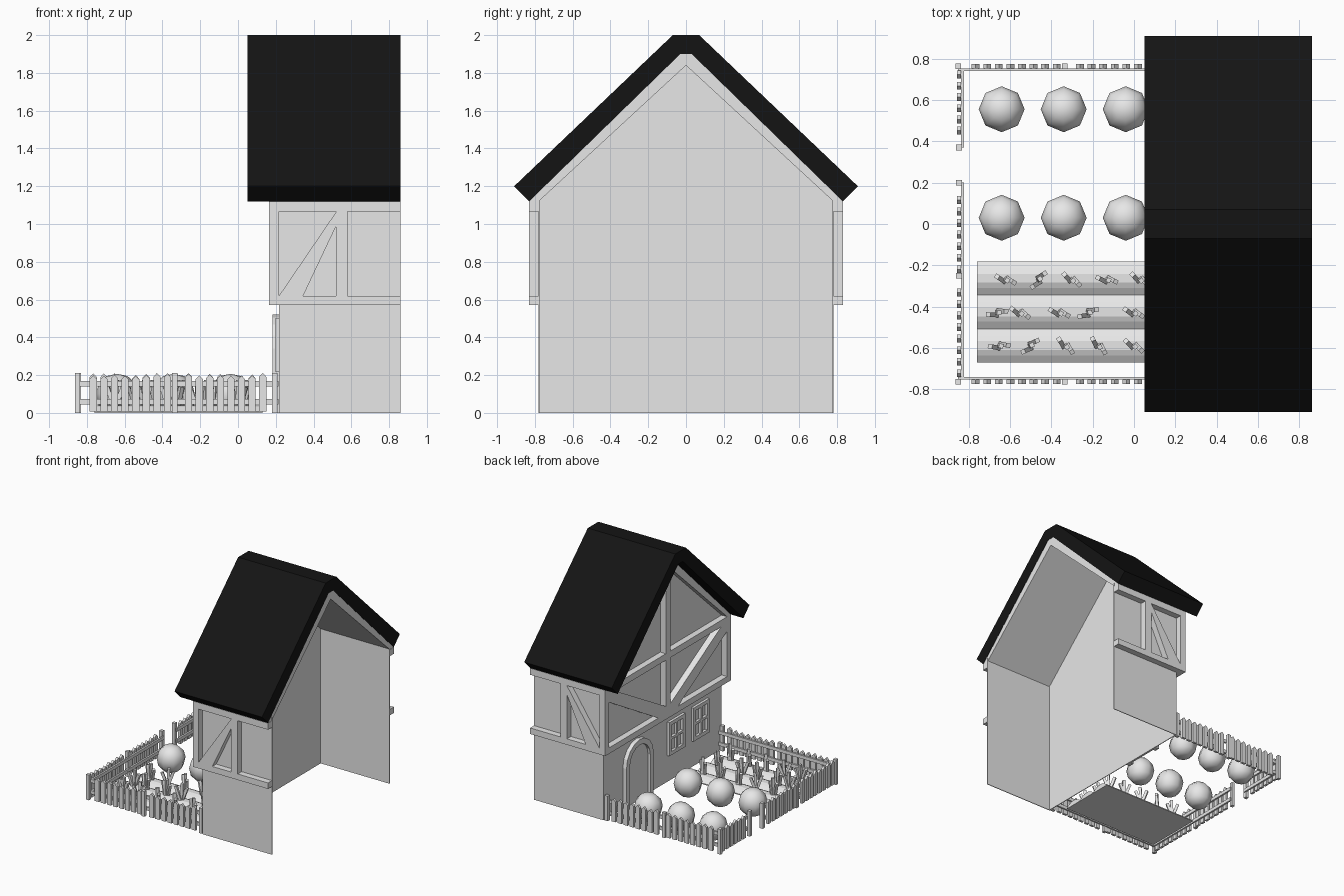
import bpy, bmesh, math, random
from mathutils import Vector, Matrix

cube = bpy.data.objects.get("Cube")
if cube:
    bpy.data.objects.remove(cube, do_unlink=True)
random.seed(4)


def material(name, value):
    m = bpy.data.materials.new(name)
    m.use_nodes = True
    m.diffuse_color = (value, value, value, 1)
    m.node_tree.nodes["Principled BSDF"].inputs["Base Color"].default_value = (value, value, value, 1)
    return m


PALE = material("pale_grey", 0.8)
BLACK = material("roof_black", 0.007)


def finish(name, bm, mat, smooth=False):
    bmesh.ops.recalc_face_normals(bm, faces=bm.faces)
    for f in bm.faces:
        f.smooth = smooth
    mesh = bpy.data.meshes.new(name)
    bm.to_mesh(mesh)
    bm.free()
    mesh.materials.append(mat)
    ob = bpy.data.objects.new(name, mesh)
    bpy.context.collection.objects.link(ob)
    return ob


def add_prism(bm, pts, axis, a, b):
    """Extrude a 2D outline along x (outline in y, z) or y (outline in x, z)."""
    def place(p, d):
        return (d, p[0], p[1]) if axis == "x" else (p[0], d, p[1])
    low = [bm.verts.new(place(p, a)) for p in pts]
    high = [bm.verts.new(place(p, b)) for p in pts]
    bm.faces.new(low)
    bm.faces.new(high)
    for i in range(len(pts)):
        j = (i + 1) % len(pts)
        bm.faces.new((low[i], low[j], high[j], high[i]))


def rect(u0, u1, v0, v1):
    return [(u0, v0), (u1, v0), (u1, v1), (u0, v1)]


def prism(name, pts, axis, a, b, mat=PALE):
    bm = bmesh.new()
    add_prism(bm, pts, axis, a, b)
    return finish(name, bm, mat)


def both(right_half):
    """Complete a symmetric outline from its positive half."""
    return right_half + [(-u, v) for u, v in reversed(right_half) if u]


END, WALL, FACE = 0.86, 0.217, 0.165     # open end, gable wall, timber face
SILL, FLOOR, PLATE, EAVE = 0.57, 0.62, 1.065, 1.12

# Walls: a gable wall and two side walls, open towards +x
prism("gable_wall", both([(0.78, 0), (0.78, EAVE), (0, 1.86)]), "x", WALL, WALL + 0.006)
for s, side in ((-1, "front"), (1, "back")):
    prism(side + "_wall", rect(WALL, END, 0, EAVE + 0.03), "y", s * 0.774, s * 0.78)

    # Side timbers
    bm = bmesh.new()
    for outline in (rect(FACE, END, SILL, FLOOR), rect(FACE, END, PLATE, EAVE),
                    rect(FACE, WALL, FLOOR, PLATE), rect(0.52, 0.58, FLOOR, PLATE),
                    [(WALL, FLOOR), (0.345, FLOOR), (0.52, 0.99), (0.52, PLATE)]):
        add_prism(bm, outline, "y", s * 0.78, s * 0.832)
    finish(side + "_timbers", bm, PALE)

# Gable timbers
bm = bmesh.new()
for outline in (rect(-0.78, 0.78, SILL, FLOOR), rect(-0.78, 0.78, PLATE, EAVE),
                rect(-0.03, 0.03, FLOOR, PLATE), rect(-0.03, 0.03, EAVE, 1.86)):
    add_prism(bm, outline, "x", FACE, WALL)
for s in (-1, 1):
    brace = [(0.03, FLOOR), (0.13, FLOOR), (0.78, 1.0), (0.78, PLATE), (0.7, PLATE), (0.03, 0.68)]
    add_prism(bm, [(s * u, v) for u, v in brace], "x", FACE, WALL)
finish("gable_timbers", bm, PALE)

# Roof shell and the pale lining beneath it
prism("roof", [(-0.91, 1.2), (-0.07, 2), (0.07, 2), (0.91, 1.2), (0.83, EAVE),
               (0.03, 1.9), (-0.03, 1.9), (-0.83, EAVE)], "x", 0.05, END, BLACK)
prism("roof_lining", [(-0.83, EAVE), (-0.03, 1.9), (0.03, 1.9), (0.83, EAVE),
                      (0.78, EAVE), (0, 1.84), (-0.78, EAVE)], "x", FACE, END - 0.002)

# Arched door with its frame
DOOR_Y, SPRING = 0.345, 0.34


def arch(r):
    curve = [(DOOR_Y + r * math.cos(t * math.pi / 8), SPRING + r * math.sin(t * math.pi / 8))
             for t in range(9)]
    return [(DOOR_Y + r, 0)] + curve + [(DOOR_Y - r, 0)]


outer, inner = arch(0.18), arch(0.135)
prism("door_frame", outer + inner[::-1], "x", 0.183, WALL)
prism("door_panel", inner, "x", 0.205, WALL)

# Four-pane windows
for i, y in enumerate((-0.165, -0.485)):
    bm = bmesh.new()
    w, z0, z1 = 0.105, 0.22, 0.5
    mid = (z0 + z1) / 2
    for outline in (rect(y - w, y + w, z0, z0 + 0.03), rect(y - w, y + w, z1 - 0.03, z1),
                    rect(y - w, y - w + 0.03, z0 + 0.03, z1 - 0.03),
                    rect(y + w - 0.03, y + w, z0 + 0.03, z1 - 0.03),
                    rect(y - 0.01, y + 0.01, z0 + 0.03, z1 - 0.03),
                    rect(y - w + 0.03, y + w - 0.03, mid - 0.01, mid + 0.01)):
        add_prism(bm, outline, "x", 0.195, WALL)
    finish("window_%d" % (i + 1), bm, PALE)


# Fence runs: pointed pickets, square posts and two inner rails
def fence(name, axis, start, end, line, posts):
    bm = bmesh.new()
    inward = -1 if line > 0 else 1
    count = round((end - start) / 0.055)
    step = (end - start) / count
    for i in range(count):
        c = start + step * (i + 0.5)
        if any(abs(c - p) < 0.03 for p in posts):
            continue
        h = random.uniform(0.195, 0.212)
        picket = [(c - 0.019, 0.008), (c + 0.019, 0.008), (c + 0.019, h - 0.02),
                  (c, h), (c - 0.019, h - 0.02)]
        add_prism(bm, picket, axis, line - 0.01, line + 0.01)
    for p in posts:
        add_prism(bm, rect(p - 0.014, p + 0.014, 0, 0.21), axis, line - 0.014, line + 0.014)
    for z in (0.045, 0.14):
        add_prism(bm, rect(start, end, z, z + 0.028), axis,
                  line + inward * 0.01, line + inward * 0.024)
    finish(name, bm, PALE)


fence("front_fence", "y", -0.85, 0.215, -0.763, (-0.85, -0.335, 0.195))
fence("back_fence", "y", -0.85, 0.215, 0.763, (-0.85, -0.335, 0.195))
fence("side_fence_long", "x", -0.75, 0.2, -0.846, (-0.25, 0.2))
fence("side_fence_short", "x", 0.37, 0.75, -0.846, (0.37,))

# Round pumpkins, turned from a profile with eight sides
PROFILE = ((0.06, 0), (0.098, 0.04), (0.111, 0.1), (0.097, 0.155), (0.055, 0.195))
for n in range(6):
    cx, cy = (-0.64, -0.34, -0.04)[n % 3], (0.555, 0.03)[n // 3]
    bm = bmesh.new()
    rings = [[bm.verts.new((cx + r * math.cos(k * math.pi / 4), cy + r * math.sin(k * math.pi / 4), z))
              for k in range(8)] for r, z in PROFILE]
    for a, b in zip(rings, rings[1:]):
        for k in range(8):
            j = (k + 1) % 8
            bm.faces.new((a[k], a[j], b[j], b[k]))
    tip = bm.verts.new((cx, cy, 0.207))
    for k in range(8):
        bm.faces.new((rings[-1][k], rings[-1][(k + 1) % 8], tip))
    bm.faces.new(rings[0])
    finish("pumpkin_%d" % (n + 1), bm, PALE, True)

# Ridged soil bed
ridges = [(-0.67, 0)]
for i in range(3):
    y = -0.67 + i * 0.163
    ridges += [(y, 0.008), (y + 0.035, 0.03), (y + 0.06, 0.04), (y + 0.103, 0.04), (y + 0.128, 0.03)]
ridges += [(-0.181, 0.008), (-0.181, 0)]
prism("soil_bed", ridges, "x", -0.76, 0.13)

# Sprouting crops: square stalks fanning out of the ridges
bm = bmesh.new()
ROWS = {-0.27: (-0.62, -0.46, -0.3, -0.13, 0.03),
        -0.43: (-0.66, -0.55, -0.36, -0.22, 0.0),
        -0.59: (-0.65, -0.5, -0.33, -0.17, 0.0)}
for y, xs in ROWS.items():
    for x in xs:
        turn = Matrix.Rotation(random.uniform(-1.2, 0.6), 4, "Z")
        for lean, length in ((-0.35, 0.13), (0.05, 0.15), (0.35, 0.12)):
            m = (Matrix.Translation((x, y, 0.025)) @ turn @ Matrix.Rotation(lean, 4, "Y")
                 @ Matrix.Translation((0, lean * 0.03, length / 2))
                 @ Matrix.Diagonal(Vector((0.022, 0.022, length, 1))))
            bmesh.ops.create_cube(bm, size=1, matrix=m)
finish("crop_sprouts", bm, PALE)
